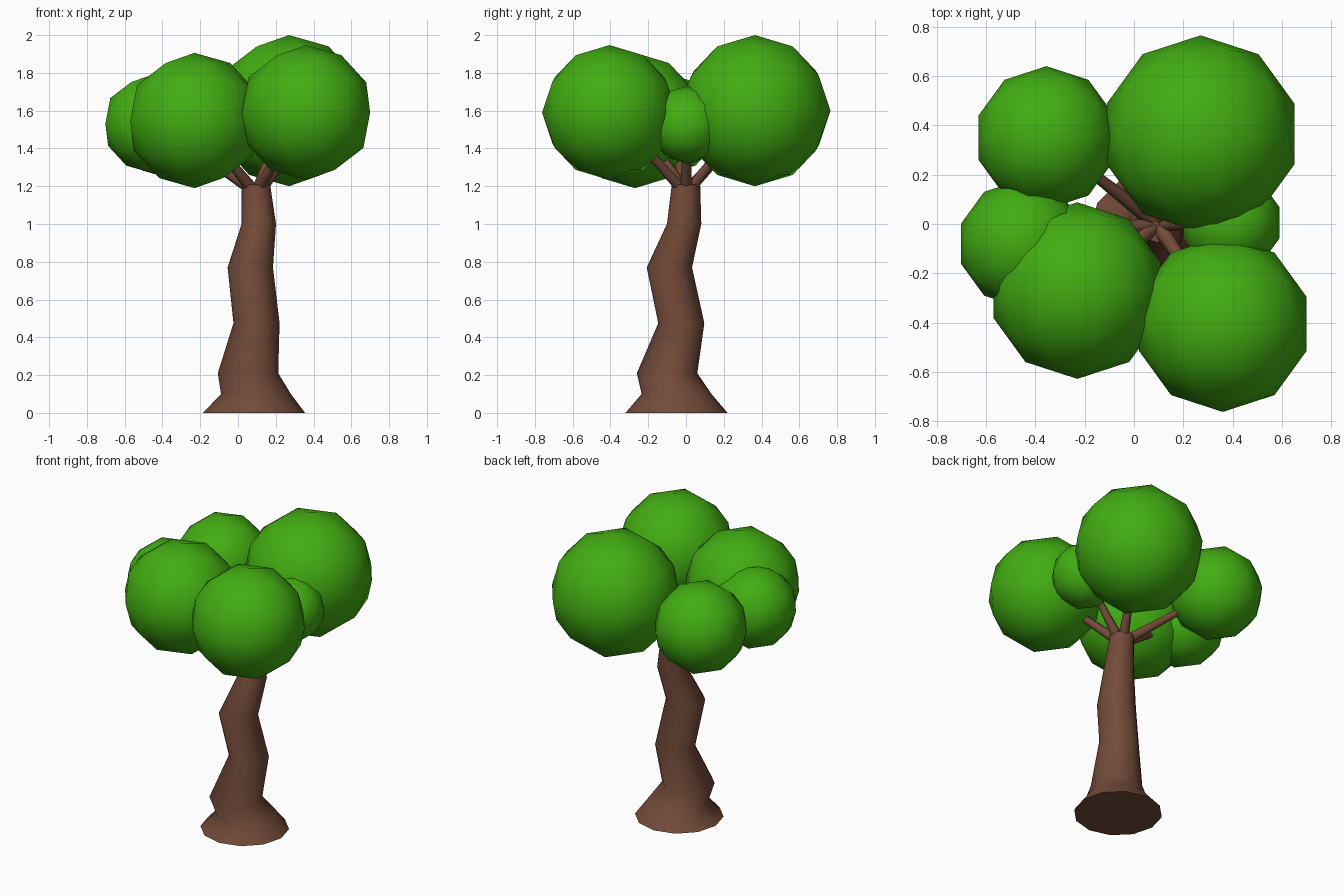
import bpy, bmesh, math
from mathutils import Vector

if "Cube" in bpy.data.objects:
    bpy.data.objects.remove(bpy.data.objects["Cube"])


def material(name, rgb):
    m = bpy.data.materials.new(name)
    m.diffuse_color = (*rgb, 1)
    m.use_nodes = True
    m.node_tree.nodes["Principled BSDF"].inputs["Base Color"].default_value = m.diffuse_color
    return m


GREEN = material("leaf green", (0.055, 0.42, 0.006))
BROWN = material("bark brown", (0.17, 0.07, 0.04))


def tube(name, rings, sides, mat):
    """Capped tube through horizontal or tilted rings (centre, radius)."""
    bm = bmesh.new()
    loops = []
    pts = [Vector(c) for c, r in rings]
    straight = len(rings) == 2
    for i, (c, r) in enumerate(rings):
        q = (pts[1] - pts[0]).to_track_quat('Z', 'Y') if straight else None
        loop = []
        for k in range(sides):
            a = 2 * math.pi * k / sides
            v = Vector((r * math.cos(a), r * math.sin(a), 0))
            loop.append(bm.verts.new(pts[i] + (q @ v if q else v)))
        loops.append(loop)
    for lo, hi in zip(loops, loops[1:]):
        for k in range(sides):
            n = (k + 1) % sides
            bm.faces.new((lo[k], lo[n], hi[n], hi[k]))
    bm.faces.new(loops[0][::-1])
    bm.faces.new(loops[-1])
    for f in bm.faces:
        f.smooth = len(f.verts) == 4
    me = bpy.data.meshes.new(name)
    bm.to_mesh(me)
    bm.free()
    me.materials.append(mat)
    ob = bpy.data.objects.new(name, me)
    bpy.context.collection.objects.link(ob)
    return ob


# Crooked trunk with a flared foot
tube("trunk", [
    ((0.085, -0.05, 0.0), 0.27),
    ((0.095, -0.05, 0.10), 0.185),
    ((0.053, -0.10, 0.21), 0.16),
    ((0.098, -0.025, 0.475), 0.122),
    ((0.065, -0.088, 0.77), 0.12),
    ((0.11, -0.01, 1.0), 0.091),
    ((0.095, 0.0, 1.21), 0.075),
], 12, BROWN)

# Leaf clumps: name, centre, radius
clumps = [
    ("back_right", (0.27, 0.365, 1.60), 0.40),
    ("front_right", (0.36, -0.405, 1.59), 0.357),
    ("front_left", (-0.23, -0.27, 1.548), 0.358),
    ("back_left", (-0.355, 0.35, 1.53), 0.29),
    ("left", (-0.455, -0.08, 1.53), 0.26),
    ("right", (0.395, 0.005, 1.525), 0.205),
]
top = Vector((0.095, 0.0, 1.19))
for name, centre, radius in clumps:
    bpy.ops.mesh.primitive_ico_sphere_add(subdivisions=2, radius=radius, location=centre)
    ob = bpy.context.object
    ob.name = "leaves_" + name
    ob.data.materials.append(GREEN)
    bpy.ops.object.shade_smooth()
    # Branch from the trunk top into the clump
    c = Vector(centre)
    flat = Vector((c.x - top.x, c.y - top.y, 0)).normalized()
    tube("branch_" + name, [(top + flat * 0.03, 0.032),
                            (top.lerp(c, 0.65), 0.02)], 8, BROWN)
